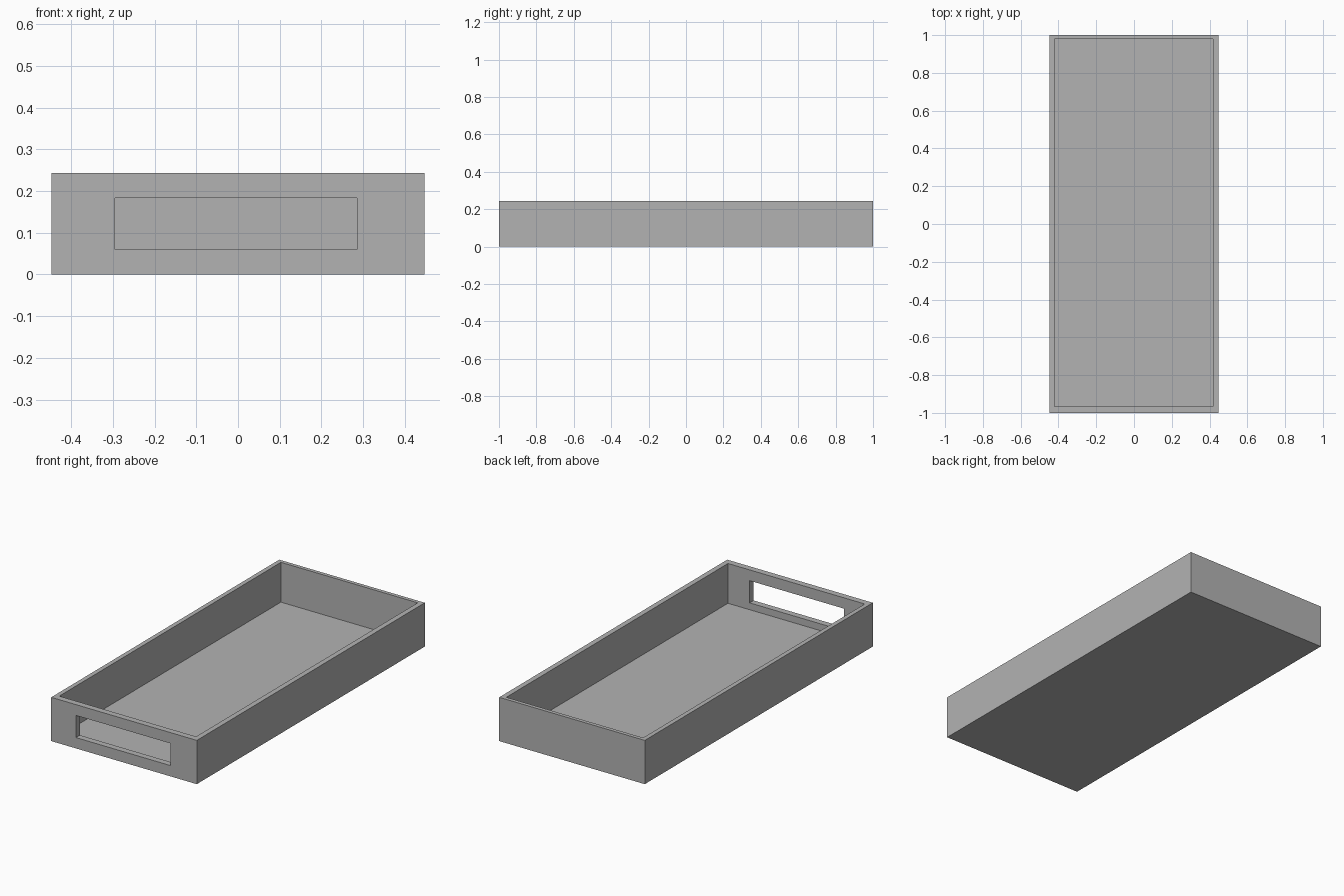
import bpy

default_cube = bpy.data.objects.get("Cube")
if default_cube:
    bpy.data.objects.remove(default_cube, do_unlink=True)

# One flat grey for the whole tray
grey = bpy.data.materials.new("plain grey")
grey.use_nodes = True
colour = (0.45, 0.45, 0.45, 1)
grey.diffuse_color = colour
grey.node_tree.nodes["Principled BSDF"].inputs["Base Color"].default_value = colour


def box(name, low, high):
    """Box spanning two opposite corners."""
    centre = [(a + b) / 2 for a, b in zip(low, high)]
    bpy.ops.mesh.primitive_cube_add(size=1, location=centre)
    obj = bpy.context.object
    obj.name = name
    obj.scale = [b - a for a, b in zip(low, high)]
    bpy.ops.object.transform_apply(location=True, rotation=False, scale=True)
    obj.data.materials.append(grey)
    return obj


def cut(target, cutter):
    """Subtract the cutter and discard it."""
    cutter.hide_render = True
    mod = target.modifiers.new("cut", "BOOLEAN")
    mod.operation = "DIFFERENCE"
    mod.solver = "EXACT"
    mod.object = cutter
    bpy.context.view_layer.objects.active = target
    bpy.ops.object.modifier_apply(modifier=mod.name)
    bpy.data.objects.remove(cutter, do_unlink=True)


# Solid block of the tray
tray = box("tray", (-0.447, -1, 0), (0.447, 1, 0.243))

# Open interior, leaving the floor and thin walls
cut(tray, box("interior_cutter", (-0.422, -0.965, 0.022), (0.418, 0.979, 0.4)))

# Wide handle slot through the front wall only
cut(tray, box("handle_slot_cutter", (-0.295, -1.1, 0.06), (0.285, -0.9, 0.183)))
